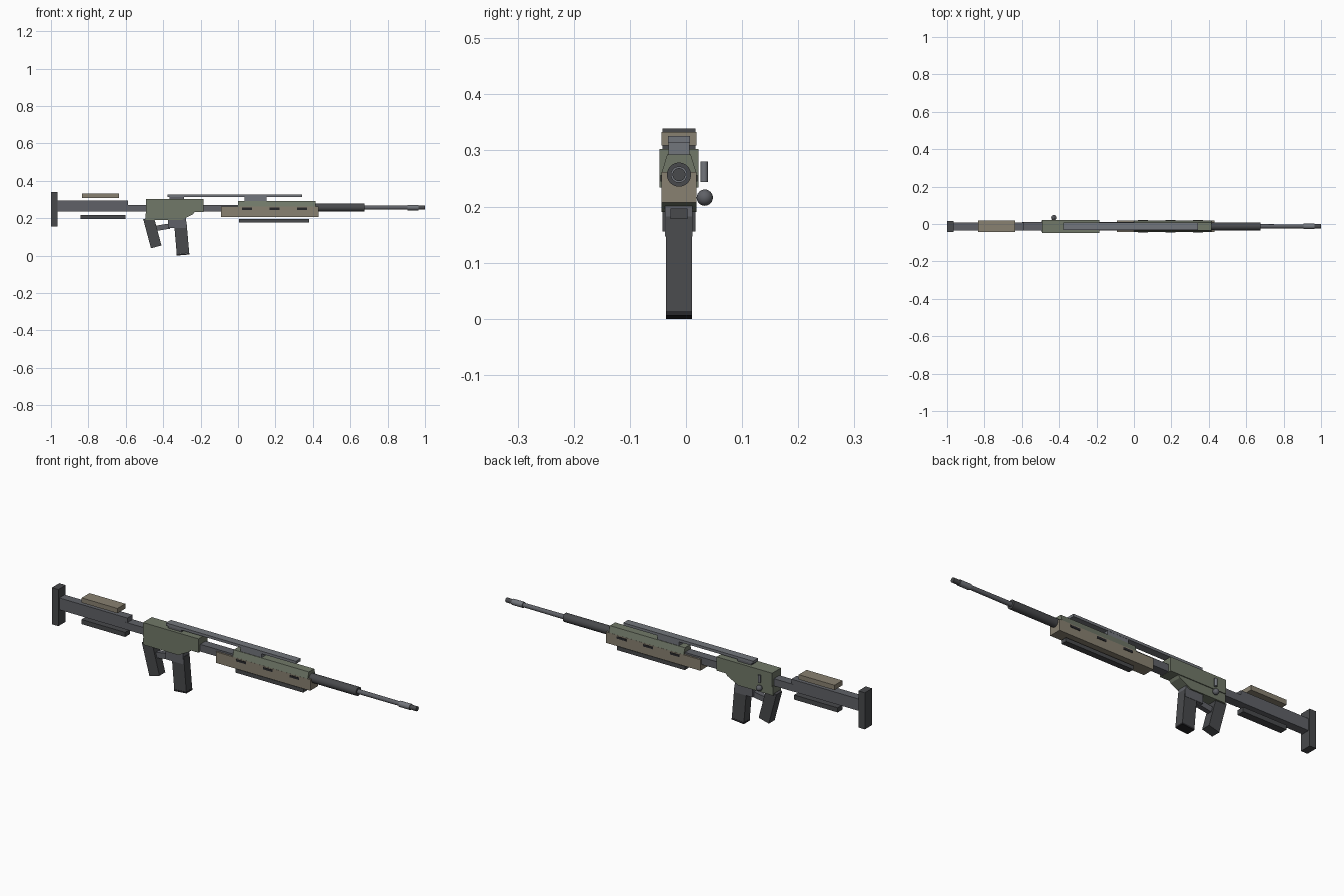
import bpy, bmesh
from math import radians, pi
from mathutils import Matrix, Vector

if "Cube" in bpy.data.objects:
    bpy.data.objects.remove(bpy.data.objects["Cube"])

CY = -0.0125          # centre plane of the rifle
AXIS_Z = 0.257        # barrel height


def material(name, rgb):
    m = bpy.data.materials.new(name)
    m.diffuse_color = (*rgb, 1)
    m.use_nodes = True
    m.node_tree.nodes["Principled BSDF"].inputs["Base Color"].default_value = m.diffuse_color
    return m


GREEN = material("green", (0.165, 0.19, 0.14))
TAN = material("tan", (0.25, 0.22, 0.165))
STEEL = material("steel", (0.17, 0.18, 0.20))
GREY = material("grey", (0.115, 0.12, 0.135))
DARK = material("dark", (0.065, 0.067, 0.072))
BLACK = material("black", (0.02, 0.02, 0.023))


def finish(name, bm, mat):
    bmesh.ops.recalc_face_normals(bm, faces=bm.faces)
    me = bpy.data.meshes.new(name)
    bm.to_mesh(me)
    bm.free()
    ob = bpy.data.objects.new(name, me)
    bpy.context.collection.objects.link(ob)
    me.materials.append(mat)
    return ob


def box(name, x, z, half, mat, tilt=0, y=CY):
    """Box from x and z ranges, turned about its centre by tilt degrees."""
    bm = bmesh.new()
    bmesh.ops.create_cube(bm, size=1)
    size = Matrix.Diagonal((x[1] - x[0], 2 * half, z[1] - z[0], 1))
    place = Matrix.Translation((sum(x) / 2, y, sum(z) / 2))
    bm.transform(place @ Matrix.Rotation(radians(tilt), 4, 'Y') @ size)
    return finish(name, bm, mat)


def extrude(name, points, vec, mat):
    """Solid from a planar outline pushed along vec."""
    bm = bmesh.new()
    face = bm.faces.new([bm.verts.new(p) for p in points])
    new = bmesh.ops.extrude_face_region(bm, geom=[face])["geom"]
    bmesh.ops.translate(bm, vec=Vector(vec),
                        verts=[v for v in new if isinstance(v, bmesh.types.BMVert)])
    return finish(name, bm, mat)


def side_profile(name, xz, half, mat):
    return extrude(name, [(x, CY - half, z) for x, z in xz], (0, 2 * half, 0), mat)


def smooth(ob):
    bpy.ops.object.select_all(action='DESELECT')
    ob.select_set(True)
    bpy.context.view_layer.objects.active = ob
    bpy.ops.object.shade_smooth_by_angle(angle=radians(35))


def tube(name, x0, x1, r0, r1, mat):
    bm = bmesh.new()
    bmesh.ops.create_cone(bm, cap_ends=True, segments=32, radius1=r0, radius2=r1, depth=x1 - x0)
    bm.transform(Matrix.Translation(((x0 + x1) / 2, CY, AXIS_Z)) @ Matrix.Rotation(pi / 2, 4, 'Y'))
    smooth(finish(name, bm, mat))


# Stock
box("butt_pad", (-1.0, -0.964), (0.156, 0.339), 0.029, DARK)
box("stock_beam", (-0.964, -0.588), (0.235, 0.294), 0.021, GREY)
box("cheek_rest", (-0.834, -0.636), (0.309, 0.333), 0.031, TAN)
box("stock_lower_bar", (-0.843, -0.602), (0.195, 0.218), 0.019, DARK)

# Central chassis bar joining stock, receiver and handguard
box("chassis_bar", (-0.6, 0.05), (0.235, 0.271), 0.022, GREY)

# Receiver
box("receiver_upper", (-0.492, -0.185), (0.234, 0.303), 0.035, GREEN)
side_profile("receiver_lower", [(-0.492, 0.25), (-0.22, 0.25), (-0.24, 0.222), (-0.30, 0.19),
                                (-0.495, 0.19)], 0.031, GREEN)

# Pistol grip, trigger guard, magazine
box("pistol_grip", (-0.487, -0.429), (0.044, 0.205), 0.023, DARK, tilt=-15)
box("trigger_guard", (-0.45, -0.365), (0.137, 0.165), 0.012, GREY, tilt=-9)
side_profile("magazine_well", [(-0.375, 0.21), (-0.28, 0.215), (-0.275, 0.147), (-0.375, 0.147)],
             0.0245, GREY)
box("magazine", (-0.335, -0.268), (0.011, 0.18), 0.0232, DARK, tilt=-5)
box("magazine_floor", (-0.328, -0.260), (0.003, 0.011), 0.0235, BLACK, tilt=-5)

# Handguard with trapezoid top cover
box("handguard", (-0.092, 0.43), (0.207, 0.262), 0.031, TAN)
extrude("handguard_cover", [(0.0, CY - 0.031, 0.26), (0.0, CY + 0.031, 0.26),
                            (0.0, CY + 0.021, 0.293), (0.0, CY - 0.021, 0.293)],
        (0.415, 0, 0), GREEN)
box("handguard_lower_rail", (0.005, 0.38), (0.178, 0.197), 0.015, DARK)
for i in range(3):
    x = 0.022 + 0.147 * i
    for side, s in (("left", 1), ("right", -1)):
        box(f"vent_{side}_{i + 1}", (x, x + 0.053), (0.245, 0.256), 0.002, BLACK, y=CY + s * 0.031)

# Top rail and its mounts
box("top_rail", (-0.376, 0.342), (0.313, 0.326), 0.0193, STEEL)
box("rail_mount_rear", (-0.366, -0.29), (0.298, 0.316), 0.0185, GREY)
box("rail_mount_front", (0.035, 0.152), (0.288, 0.316), 0.0185, STEEL)

# Barrel
tube("barrel_sleeve", 0.33, 0.675, 0.0215, 0.0215, DARK)
tube("barrel", 0.66, 0.92, 0.0115, 0.0105, GREY)
tube("muzzle_brake", 0.905, 0.965, 0.0145, 0.0145, STEEL)
tube("muzzle_tip", 0.96, 1.0, 0.0115, 0.0115, DARK)

# Bolt handle
bm = bmesh.new()
bmesh.ops.create_cone(bm, cap_ends=True, segments=24, radius1=0.0068, radius2=0.0068, depth=0.037,
                      matrix=Matrix.Translation((-0.428, 0.0325, 0.262)))
smooth(finish("bolt_handle", bm, STEEL))
bm = bmesh.new()
bmesh.ops.create_uvsphere(bm, u_segments=24, v_segments=12, radius=0.0145,
                          matrix=Matrix.Translation((-0.428, 0.0335, 0.216)))
smooth(finish("bolt_knob", bm, GREY))
